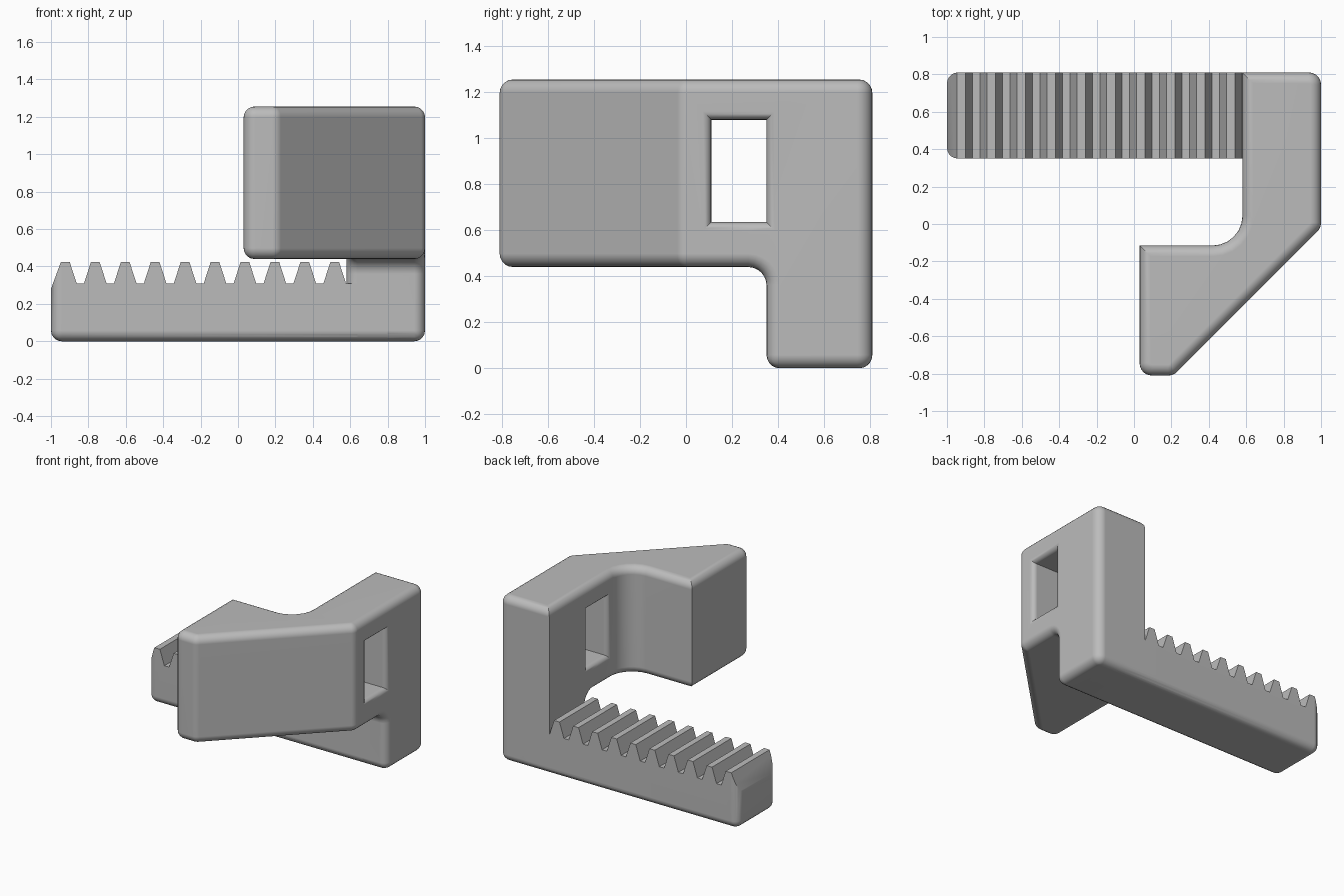
import bpy, bmesh, math
from mathutils import Vector

if "Cube" in bpy.data.objects:
    bpy.data.objects.remove(bpy.data.objects["Cube"])

R = 0.058          # rounding of the outer edges
grey = bpy.data.materials.new("plain grey")
grey.diffuse_color = (0.5, 0.5, 0.5, 1)
grey.use_nodes = True
grey.node_tree.nodes["Principled BSDF"].inputs["Base Color"].default_value = grey.diffuse_color


def rounded(points, steps=6):
    """Outline from (u, v, radius) corners, radius 0 stays sharp."""
    out = []
    for i, (u, v, r) in enumerate(points):
        p = Vector((u, v))
        if r == 0:
            out.append(p)
            continue
        a = (Vector(points[i - 1][:2]) - p).normalized()
        b = (Vector(points[(i + 1) % len(points)][:2]) - p).normalized()
        half = a.angle(b) / 2
        c = p + (a + b).normalized() * (r / math.sin(half))
        s = p + a * (r / math.tan(half)) - c
        e = p + b * (r / math.tan(half)) - c
        turn = math.atan2(s.x * e.y - s.y * e.x, s.dot(e))
        for k in range(steps + 1):
            t = turn * k / steps
            out.append(c + Vector((s.x * math.cos(t) - s.y * math.sin(t),
                                   s.x * math.sin(t) + s.y * math.cos(t))))
    return out


def prism(name, outline, axis, lo, hi):
    """Extrude a 2D outline along axis 0, 1 or 2."""
    def place(p, h):
        co = [p[0], p[1]]
        co.insert(axis, h)
        return co
    bm = bmesh.new()
    face = bm.faces.new([bm.verts.new(place(p, lo)) for p in outline])
    top = bmesh.ops.extrude_face_region(bm, geom=[face])["geom"]
    shift = Vector(place((0, 0), hi - lo))
    bmesh.ops.translate(bm, vec=shift, verts=[g for g in top if isinstance(g, bmesh.types.BMVert)])
    bmesh.ops.recalc_face_normals(bm, faces=bm.faces)
    mesh = bpy.data.meshes.new(name)
    bm.to_mesh(mesh)
    bm.free()
    mesh.materials.append(grey)
    obj = bpy.data.objects.new(name, mesh)
    bpy.context.collection.objects.link(obj)
    return obj


def combine(obj, other, operation):
    mod = obj.modifiers.new("combine", 'BOOLEAN')
    mod.operation, mod.solver, mod.object = operation, 'EXACT', other
    bpy.context.view_layer.objects.active = obj
    bpy.ops.object.modifier_apply(modifier=mod.name)
    bpy.data.objects.remove(other)


def round_edges(obj, width, rule):
    """Bevel every sharp edge whose middle and direction satisfy the rule."""
    bm = bmesh.new()
    bm.from_mesh(obj.data)
    bmesh.ops.remove_doubles(bm, verts=bm.verts, dist=1e-5)
    edges = []
    for e in bm.edges:
        if len(e.link_faces) == 2 and e.calc_face_angle() > math.radians(40):
            a, b = e.verts[0].co, e.verts[1].co
            if rule((a + b) / 2, (b - a).normalized()):
                edges.append(e)
    bmesh.ops.bevel(bm, geom=edges, offset=width, offset_type='OFFSET', segments=5,
                    profile=0.5, affect='EDGES', clamp_overlap=False)
    bm.to_mesh(obj.data)
    bm.free()


def in_window(m):
    return 0.06 < m.y < 0.40 and 0.58 < m.z < 1.14


# Hooked jaw and upright: one plan outline, undercut in front of the foot
jaw = prism("jaw_bracket", rounded([
    (0.58, 0.81, 0), (1, 0.81, 0.065), (1, -0.02, 0.065), (0.21, -0.81, 0.065),
    (0.03, -0.81, 0.065), (0.03, -0.115, 0), (0.58, -0.115, 0.16)]), 2, 0, 1.255)
combine(jaw, prism("undercut", rounded([
    (-1.2, -0.5, 0), (0.35, -0.5, 0), (0.35, 0.44, 0.08), (-1.2, 0.44, 0)]),
    0, -0.5, 1.5), 'DIFFERENCE')

# Window through the upright with rounded rims
combine(jaw, prism("window", [(0.11, 0.635), (0.35, 0.635), (0.35, 1.08), (0.11, 1.08)],
                   0, 0.3, 1.3), 'DIFFERENCE')
round_edges(jaw, 0.037, lambda m, d: in_window(m) and abs(d.x) < 0.5)
round_edges(jaw, R, lambda m, d: not in_window(m) and not (abs(d.z) > 0.9 and m.z > 0.44))

# Toothed bar
bar = prism("toothed_bar", [(-1, 0.35), (0.8, 0.35), (0.8, 0.81), (-1, 0.81)], 2, 0, 0.425)
round_edges(bar, R, lambda m, d: m.x < 0.75 and (m.z < 0.1 or abs(d.z) > 0.9))
gaps = [[(-1.1, 0.28), (-1, 0.28), (-0.941, 0.44), (-1.1, 0.44)]]
for i in range(10):
    c = -0.843 + 0.16 * i
    right = (c + 0.02, c + 0.062) if i < 9 else (0.9, 0.9)
    gaps.append([(c - 0.02, 0.31), (right[0], 0.31), (right[1], 0.44), (c - 0.062, 0.44)])
for g in gaps:
    combine(bar, prism("tooth_gap", g, 1, 0.2, 1), 'DIFFERENCE')

# Join into one solid with crisp creases
combine(jaw, bar, 'UNION')
bpy.ops.object.select_all(action='DESELECT')
jaw.select_set(True)
bpy.context.view_layer.objects.active = jaw
bpy.ops.object.shade_smooth_by_angle(angle=math.radians(35))
normals = jaw.modifiers.new("even_normals", 'WEIGHTED_NORMAL')
normals.keep_sharp = True
